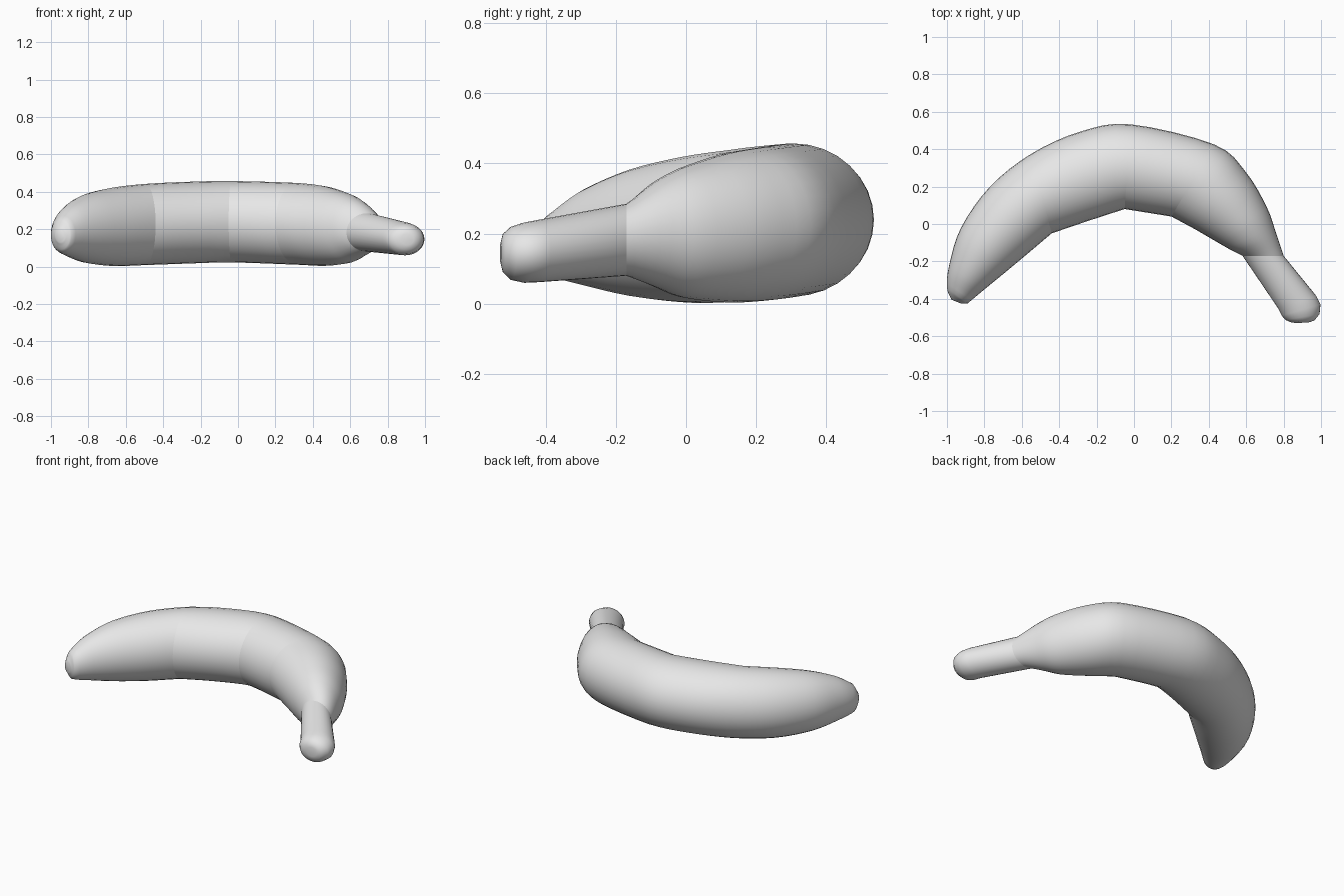
import bpy, bmesh, math
from mathutils import Vector

cube = bpy.data.objects.get("Cube")
if cube:
    bpy.data.objects.remove(cube, do_unlink=True)

SIDES = 32
STEPS = 4

# Stations along the fruit: inner x, y, outer x, y, bottom z, top z
body = [
    (-.925, -.425, -.975, -.405, .13, .20),
    (-.89, -.425, -1.0, -.34, .08, .255),
    (-.80, -.35, -.988, -.22, .052, .325),
    (-.69, -.26, -.925, -.02, .02, .385),
    (-.57, -.16, -.77, .20, .003, .422),
    (-.44, -.05, -.55, .375, .008, .442),
    (-.25, .015, -.29, .493, .016, .453),
    (-.05, .08, -.02, .533, .022, .457),
    (.20, .04, .43, .425, .01, .447),
    (.33, -.03, .60, .275, .004, .428),
    (.45, -.10, .71, .09, .018, .388),
    (.52, -.14, .757, -.04, .05, .345),
    (.58, -.17, .80, -.17, .08, .285),
]
stem = [
    (.77, -.45, .975, -.385, .062, .24),
    (.79, -.49, .997, -.43, .06, .232),
    (.81, -.513, .992, -.482, .068, .22),
    (.84, -.526, .965, -.515, .09, .20),
    (.87, -.53, .94, -.525, .115, .175),
]
CREASES = (5, 7, 8)          # body stations with a ridge on the inner side


def spline(a, b, c, d, t):
    return b + .5 * t * (c - a + t * (2*a - 5*b + 4*c - d + t * (3*(b - c) + d - a)))


# Smooth the outer curve and heights; keep the inner side straight
stations = []
for i in range(len(body) - 1):
    a, b, c = body[max(i - 1, 0)], body[i], body[i + 1]
    d = body[min(i + 2, len(body) - 1)]
    for s in range(STEPS):
        t = s / STEPS
        stations.append([b[k] + (c[k] - b[k]) * t if k < 2
                         else spline(a[k], b[k], c[k], d[k], t) for k in range(6)])
joint = len(stations)
stations += [body[-1]] + stem

# Skin the rings
bm = bmesh.new()
rings = []
for ix, iy, ox, oy, low, high in stations:
    mid = Vector((ix + ox, iy + oy, low + high)) / 2
    across = Vector((ox - ix, oy - iy, 0)) / 2
    up = Vector((0, 0, (high - low) / 2))
    angles = [math.tau * j / SIDES for j in range(SIDES)]
    rings.append([bm.verts.new(mid + across * math.cos(a) + up * math.sin(a)) for a in angles])
for r, q in zip(rings, rings[1:]):
    for j in range(SIDES):
        k = (j + 1) % SIDES
        bm.faces.new((r[j], r[k], q[k], q[j]))
bm.faces.new(rings[0])
bm.faces.new(rings[-1])
bmesh.ops.recalc_face_normals(bm, faces=bm.faces)
for f in bm.faces:
    f.smooth = True

# Sharp edges: inner ridges and the whole stem joint
for index in [c * STEPS for c in CREASES] + [joint]:
    ring = rings[index]
    for j in range(SIDES):
        if index == joint or math.cos(math.tau * (j + .5) / SIDES) < -.3:
            bm.edges.get((ring[j], ring[(j + 1) % SIDES])).smooth = False

mesh = bpy.data.meshes.new("banana")
bm.to_mesh(mesh)
bm.free()
banana = bpy.data.objects.new("banana", mesh)
bpy.context.collection.objects.link(banana)

# Single grey colour
grey = bpy.data.materials.new("light_grey")
grey.use_nodes = True
grey.diffuse_color = (.8, .8, .8, 1)
for node in grey.node_tree.nodes:
    if node.type == 'BSDF_PRINCIPLED':
        node.inputs["Base Color"].default_value = (.8, .8, .8, 1)
mesh.materials.append(grey)
